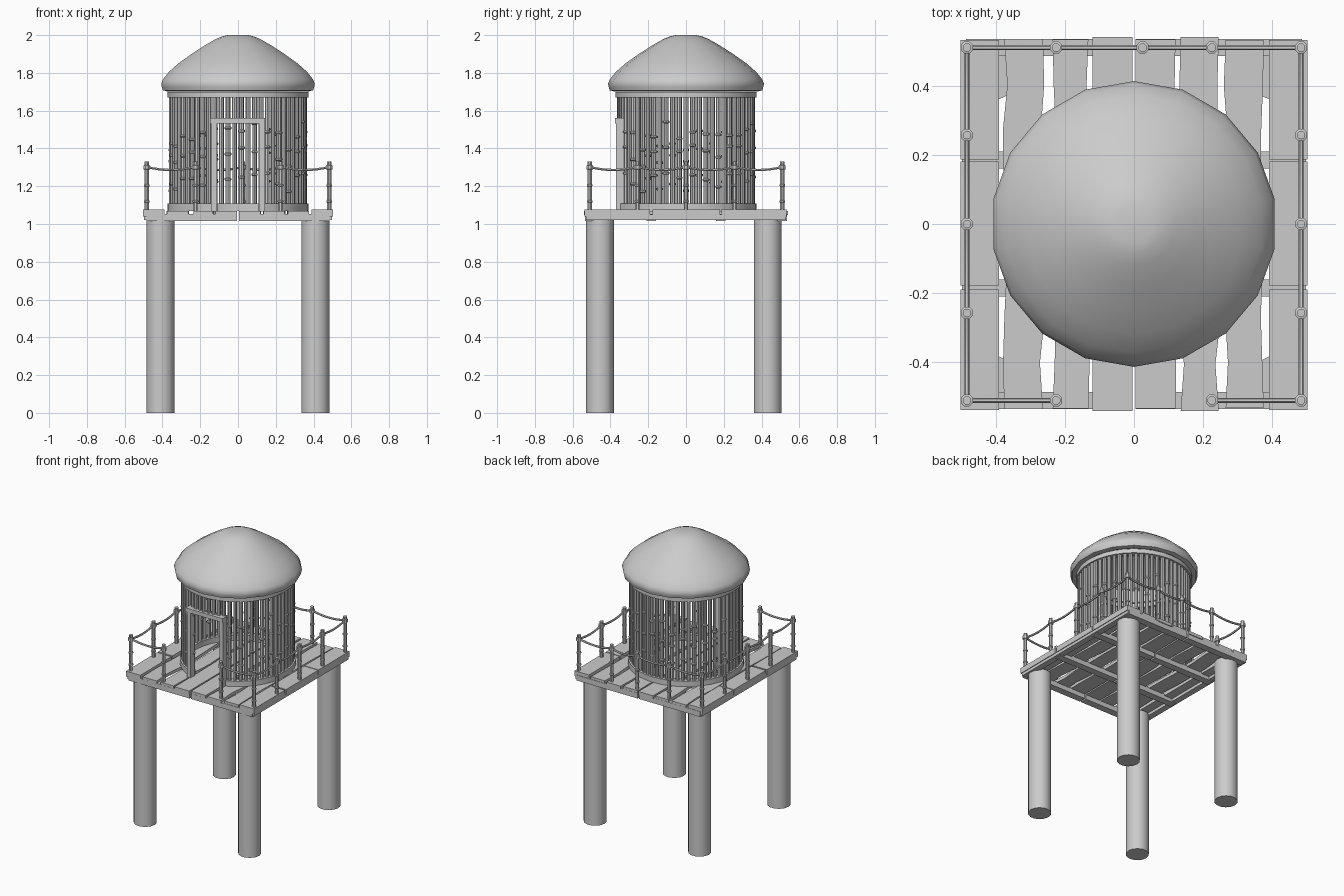
import bpy, bmesh, math, random
from mathutils import Vector

if "Cube" in bpy.data.objects:
    bpy.data.objects.remove(bpy.data.objects["Cube"])

random.seed(4)


def finish(name, bm, smooth=True):
    bmesh.ops.recalc_face_normals(bm, faces=bm.faces)
    me = bpy.data.meshes.new(name)
    bm.to_mesh(me)
    bm.free()
    ob = bpy.data.objects.new(name, me)
    bpy.context.collection.objects.link(ob)
    if smooth:
        bpy.ops.object.select_all(action='DESELECT')
        ob.select_set(True)
        bpy.context.view_layer.objects.active = ob
        bpy.ops.object.shade_smooth_by_angle(angle=math.radians(40))
    return ob


def lathe(bm, x, y, profile, sides, turn=0.0):
    """Turned solid from (radius, height) pairs, capped at both ends."""
    rings = []
    for r, z in profile:
        rings.append([bm.verts.new((x + r * math.cos(turn + math.tau * i / sides),
                                    y + r * math.sin(turn + math.tau * i / sides), z))
                      for i in range(sides)])
    for a, b in zip(rings, rings[1:]):
        for i in range(sides):
            j = (i + 1) % sides
            bm.faces.new((a[i], a[j], b[j], b[i]))
    bm.faces.new(rings[0])
    bm.faces.new(rings[-1])


def sweep_rects(bm, sections, closed=False):
    """Join four-point sections into a solid strip."""
    rows = [[bm.verts.new(p) for p in s] for s in sections]
    pairs = list(zip(rows, rows[1:]))
    if closed:
        pairs.append((rows[-1], rows[0]))
    for a, b in pairs:
        for i in range(4):
            j = (i + 1) % 4
            bm.faces.new((a[i], a[j], b[j], b[i]))
    if not closed:
        bm.faces.new(rows[0])
        bm.faces.new(rows[-1])


def box(bm, x0, x1, y0, y1, z0, z1):
    sweep_rects(bm, [[(x0, y, z0), (x1, y, z0), (x1, y, z1), (x0, y, z1)] for y in (y0, y1)])


def bamboo(bm, x, y, z0, z1, r, nodes, sides=8):
    """Pole with swollen joints."""
    prof = [(r, z0)]
    for z in sorted(nodes):
        prof += [(r, z - .008), (r * 1.35, z - .004), (r * 1.35, z + .004), (r, z + .008)]
    lathe(bm, x, y, prof + [(r, z1)], sides)


# Four thick stilts
for label, x, y in (("front_left", -.41, -.455), ("front_right", .41, -.455),
                    ("back_left", -.41, .432), ("back_right", .41, .432)):
    bm = bmesh.new()
    lathe(bm, x, y, [(.075, 0), (.075, 1.03)], 14)
    finish(label + "_leg", bm)

# Beams under the deck, split along the middle
bm = bmesh.new()
for s in (-1, 1):
    for y, w in ((-.51, .05), (-.185, .05), (.185, .05), (.51, .05)):
        a, b = sorted((s * .005, s * .485))
        box(bm, a, b, y - w / 2, y + w / 2, 1.015, 1.053)
    box(bm, s * .475 - .022, s * .475 + .022, -.53, .53, 1.02, 1.05)
finish("deck_beams", bm, False)

# Worn deck planks with uneven edges
bm = bmesh.new()
for x0, x1 in ((-.375, -.263), (-.235, -.132), (-.12, -.005),
               (.005, .12), (.135, .245), (.265, .375)):
    end = .532 + random.uniform(0, .01)
    rows = []
    for k in range(9):
        y = -end + 2 * end * k / 8
        j = 0 if k in (0, 8) else 1
        a = x0 + j * random.uniform(-.006, .01) * (abs(x0) > .01)
        b = x1 + j * random.uniform(-.01, .006) * (abs(x1) > .01)
        rows.append([(a, y, 1.048), (b, y, 1.048), (b, y, 1.07), (a, y, 1.07)])
    sweep_rects(bm, rows)
for s in (-1, 1):
    for y0, y1 in ((-.538, -.19), (-.178, .18), (.187, .532)):
        a, b = sorted((s * .39, s * .502))
        box(bm, a, b, y0, y1, 1.04, 1.078)
finish("deck_planks", bm, False)

# Round hut wall of bamboo poles, open at the door
bm = bmesh.new()
n = 62
for i in range(n):
    ang = -math.pi / 2 + math.tau * (i + .5) / n
    x, y = .352 * math.cos(ang), .352 * math.sin(ang)
    over_door = y < 0 and abs(x) < .12
    z0 = 1.545 if over_door else 1.07
    nodes = []
    if i % 2 == 0 and not over_door:
        base = random.uniform(1.17, 1.27)
        nodes = [base, base + random.uniform(.12, .16), base + random.uniform(.2, .28)]
    bamboo(bm, x, y, z0, 1.69, random.uniform(.0115, .0145), nodes)
finish("wall_poles", bm)


def band(name, z0, z1, gap):
    bm = bmesh.new()
    steps = 36
    secs = []
    for i in range(steps + (1 if gap else 0)):
        a = -math.pi / 2 + gap + (math.tau - 2 * gap) * i / steps
        c, s = math.cos(a), math.sin(a)
        secs.append([(r * c, r * s, z) for r, z in
                     ((.33, z0), (.374, z0), (.374, z1), (.33, z1))])
    sweep_rects(bm, secs, not gap)
    finish(name, bm)


band("wall_base_ring", 1.068, 1.108, .37)
band("wall_top_ring", 1.67, 1.7, 0)

# Door frame
bm = bmesh.new()
for s in (-1, 1):
    box(bm, s * .127 - .015, s * .127 + .015, -.37, -.325, 1.065, 1.535)
box(bm, -.147, .143, -.377, -.325, 1.532, 1.56)
finish("door_frame", bm, False)

# Thatched roof cap, hollow underneath
bm = bmesh.new()
lathe(bm, 0, 0, [(.05, 1.93), (.33, 1.79), (.345, 1.715), (.38, 1.702), (.404, 1.708),
                 (.409, 1.725), (.413, 1.742), (.404, 1.765), (.372, 1.805), (.318, 1.852),
                 (.25, 1.9), (.18, 1.945), (.12, 1.979), (.085, 1.993), (.055, 2.0)],
      18, math.pi / 2)
finish("roof", bm)

# Railing route around the deck, leaving the front middle open
X, Y = .483, .51
route = [(-.225, -Y), (-X, -Y), (-X, -.257), (-X, 0), (-X, .257), (-X, Y), (-.225, Y),
         (.025, Y), (.225, Y), (X, Y), (X, .257), (X, 0), (X, -.257), (X, -Y), (.225, -Y)]

bm = bmesh.new()
for x, y in route:
    r = .012
    prof = [(r, 1.06)]
    for z in (1.12, 1.205):
        prof += [(r, z - .007), (.016, z - .004), (.016, z + .004), (r, z + .007)]
    prof += [(r, 1.288), (.019, 1.29), (.019, 1.31), (.012, 1.312), (.013, 1.33)]
    lathe(bm, x, y, prof, 8, math.pi / 8)
finish("rail_posts", bm)

# Sagging ropes
bm = bmesh.new()
for (ax, ay), (bx, by) in zip(route, route[1:]):
    a, b = Vector((ax, ay, 1.302)), Vector((bx, by, 1.302))
    side = (b - a).normalized().cross(Vector((0, 0, 1)))
    rings = []
    for k in range(9):
        t = k / 8
        p = a.lerp(b, t) - Vector((0, 0, .016 * 4 * t * (1 - t)))
        rings.append([bm.verts.new(p + side * .007 * math.cos(math.tau * i / 6)
                                   + Vector((0, 0, .007 * math.sin(math.tau * i / 6))))
                      for i in range(6)])
    for u, v in zip(rings, rings[1:]):
        for i in range(6):
            j = (i + 1) % 6
            bm.faces.new((u[i], u[j], v[j], v[i]))
    bm.faces.new(rings[0])
    bm.faces.new(rings[-1])
finish("rail_ropes", bm)
